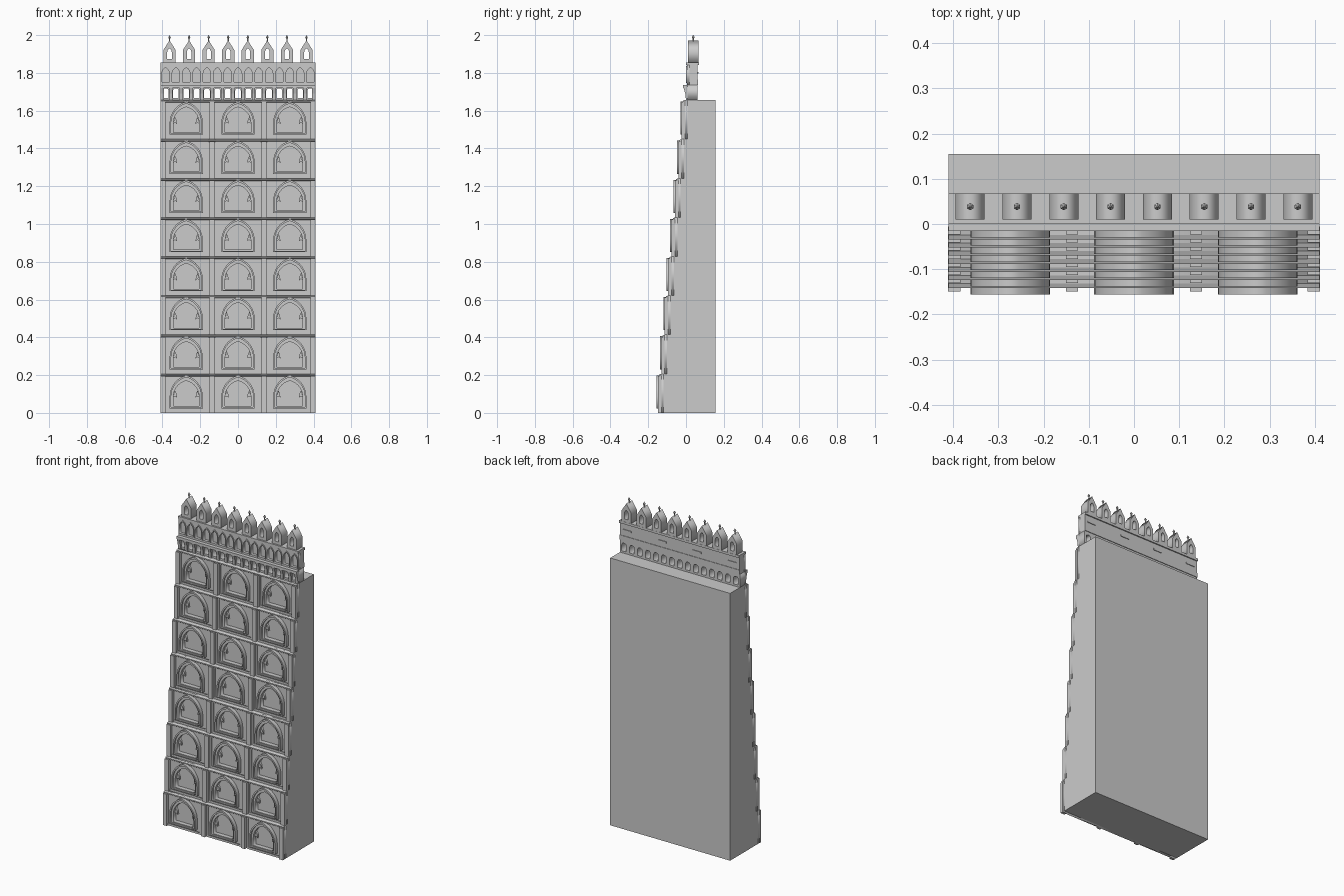
import bpy, bmesh, math
from mathutils import Matrix

cube = bpy.data.objects.get("Cube")
if cube:
    bpy.data.objects.remove(cube, do_unlink=True)

stone = bpy.data.materials.new("pale_grey_stone")
stone.use_nodes = True
GREY = (0.6, 0.6, 0.6, 1)
stone.diffuse_color = GREY
stone.node_tree.nodes["Principled BSDF"].inputs["Base Color"].default_value = GREY

TIERS, PITCH, STEP = 8, 0.207, 0.018
HALF = 0.411
BAYS = (-0.274, 0, 0.274)
PIERS = (-0.398, -0.137, 0.137, 0.398)


def add(name, mesh, y=0, z=0):
    ob = bpy.data.objects.new(name, mesh)
    ob.location = (0, y, z)
    bpy.context.collection.objects.link(ob)
    return ob


def finish(name, bm):
    bmesh.ops.recalc_face_normals(bm, faces=bm.faces)
    mesh = bpy.data.meshes.new(name)
    bm.to_mesh(mesh)
    bm.free()
    mesh.materials.append(stone)
    return mesh


def boxes(name, items):
    """Mesh of boxes, each given as x0, x1, y0, y1, z0, z1."""
    bm = bmesh.new()
    for x0, x1, y0, y1, z0, z1 in items:
        m = Matrix.Translation(((x0 + x1) / 2, (y0 + y1) / 2, (z0 + z1) / 2))
        m = m @ Matrix.Diagonal((x1 - x0, y1 - y0, z1 - z0, 1))
        bmesh.ops.create_cube(bm, size=1, matrix=m)
    return finish(name, bm)


def side_prisms(name, profile, spans):
    """Extrude a (y, z) profile along x over each span."""
    bm = bmesh.new()
    for x0, x1 in spans:
        face = bm.faces.new([bm.verts.new((x0, y, z)) for y, z in profile])
        out = bmesh.ops.extrude_face_region(bm, geom=[face])["geom"]
        bmesh.ops.translate(bm, vec=(x1 - x0, 0, 0),
                            verts=[v for v in out if isinstance(v, bmesh.types.BMVert)])
        bm.faces.ensure_lookup_table()
    return finish(name, bm)


def plate(name, loops, y0, y1):
    """Flat plate from (x, z) loops; inner loops become holes."""
    cu = bpy.data.curves.new(name, "CURVE")
    cu.dimensions, cu.fill_mode, cu.extrude = "2D", "BOTH", (y1 - y0) / 2
    for loop in loops:
        sp = cu.splines.new("POLY")
        sp.points.add(len(loop) - 1)
        for p, (x, z) in zip(sp.points, loop):
            p.co = (x, z, 0, 1)
        sp.use_cyclic_u = True
    tmp = bpy.data.objects.new(name, cu)
    mesh = bpy.data.meshes.new_from_object(tmp)
    bpy.data.objects.remove(tmp)
    bpy.data.curves.remove(cu)
    mesh.transform(Matrix.Translation((0, (y0 + y1) / 2, 0)) @ Matrix.Rotation(math.pi / 2, 4, "X"))
    mesh.name = name
    mesh.materials.clear()
    mesh.materials.append(stone)
    return mesh


def rect(x0, x1, z0, z1):
    return [(x0, z0), (x1, z0), (x1, z1), (x0, z1)]


def arch(cx, w, z0, spring, peak, n=8):
    """Pointed two-centred arch outline."""
    h = peak - spring
    r = (w * w + h * h) / (2 * w)
    end = math.asin(min(1, h / r))
    right = [(w - r + r * math.cos(end * i / n), spring + r * math.sin(end * i / n))
             for i in range(n)]
    half = [(w, z0)] + right
    return ([(cx + x, z) for x, z in half] + [(cx, peak)]
            + [(cx - x, z) for x, z in reversed(half)])


# Stepped core of the tower
profile = [(0.155, 0)]
for i in range(TIERS):
    y = -0.118 + STEP * i
    profile += [(y, PITCH * i), (y, PITCH * (i + 1))]
profile.append((0.155, PITCH * TIERS))
add("tower_core", side_prisms("tower_core", profile, [(-HALF, HALF)]))

# One storey, shared by every tier
openings = [arch(c, 0.076, 0.03, 0.085, 0.182) for c in BAYS]
frames = [l for c in BAYS for l in (arch(c, 0.088, 0.024, 0.085, 0.199),
                                    arch(c, 0.080, 0.024 + 0.006, 0.085, 0.188))]
mouldings = [l for c in BAYS for l in (arch(c, 0.080, 0.027, 0.085, 0.188),
                                       arch(c, 0.068, 0.036, 0.085, 0.170))]
cusps = [[(c + s * x, z) for x, z in ((0.070, 0.082), (0.058, 0.088), (0.049, 0.080),
                                      (0.052, 0.102), (0.060, 0.120))]
         for c in BAYS for s in (-1, 1)]
bay_panels = [l for c in BAYS for l in (rect(c - 0.118, c + 0.118, 0, 0.197),
                                        rect(c - 0.111, c + 0.111, 0.012, 0.190))]
storey = {
    "wall": plate("wall", [rect(-HALF, HALF, 0, PITCH)] + openings, -0.132, -0.117),
    "panel_border": plate("panel_border", bay_panels, -0.137, -0.131),
    "arch_frame": plate("arch_frame", frames, -0.156, -0.131),
    "arch_moulding": plate("arch_moulding", mouldings, -0.145, -0.118),
    "window_cusps": plate("window_cusps", cusps, -0.130, -0.117),
    "piers": boxes("piers", [(c - 0.0135, c + 0.0135, -0.149, -0.131, 0, 0.196) for c in PIERS]),
    "ledge": side_prisms("ledge", [(-0.117, 0.193), (-0.136, 0.193), (-0.142, 0.198),
                                   (-0.142, 0.203), (-0.132, PITCH), (-0.117, PITCH)],
                         [(-HALF, HALF)]),
}
for i in range(TIERS):
    for name, mesh in storey.items():
        add(f"{name}_{i + 1}", mesh, STEP * i, PITCH * i)

# Open corbel course under the parapet
BASE = PITCH * TIERS
COUNT = 15
GAP = 2 * HALF / COUNT
centres = [-HALF + GAP * (i + 0.5) for i in range(COUNT)]
slots = [arch(c, 0.015, BASE + 0.012, 1.705, 1.718, 4) for c in centres]
add("slotted_wall", plate("slotted_wall", [rect(-HALF, HALF, BASE, 1.737)] + slots, 0.008, 0.06))
edges = [max(-HALF + 0.009, min(HALF - 0.009, -HALF + GAP * i)) for i in range(COUNT + 1)]
add("corbels", side_prisms("corbels", [(0.01, BASE), (0.0, BASE), (-0.004, 1.69),
                                       (-0.013, 1.722), (0.01, 1.722)],
                           [(x - 0.009, x + 0.009) for x in edges]))
add("corbel_band", boxes("corbel_band", [(-HALF, HALF, -0.016, 0.01, 1.72, 1.737)]))

# Parapet with blind arcade
niches = [arch(c, 0.020, 1.752, 1.795, 1.828, 5) for c in centres]
trims = [l for c in centres for l in (arch(c, 0.025, 1.746, 1.795, 1.836, 5),
                                      arch(c, 0.020, 1.752, 1.795, 1.828, 5))]
add("parapet_wall", boxes("parapet_wall", [(-HALF, HALF, 0.018, 0.061, 1.737, 1.842)]))
add("arcade", plate("arcade", [rect(-HALF, HALF, 1.737, 1.842)] + niches, 0.006, 0.019))
add("arcade_trim", plate("arcade_trim", trims, 0.001, 0.007))
add("cornice", boxes("cornice", [(-HALF, HALF, 0.0, 0.068, 1.841, 1.856)]))
add("rear_band", boxes("rear_band", [(-HALF, HALF, 0.06, 0.064, 1.737, 1.765)]))
add("rear_blocks", boxes("rear_blocks", [(x - 0.03, x + 0.03, 0.06, 0.065, 1.797, 1.806)
                                         for x in (-0.36, -0.12, 0.12, 0.36)]))

# Row of gabled pinnacles with finials
for i in range(8):
    c = -0.3626 + 0.1036 * i
    gable = [(c - 0.032, 1.855), (c + 0.032, 1.855), (c + 0.032, 1.922),
             (c, 1.972), (c - 0.032, 1.922)]
    add(f"pinnacle_{i + 1}", plate("pinnacle", [gable, arch(c, 0.012, 1.874, 1.91, 1.930, 4)],
                                   0.010, 0.067))
    bm = bmesh.new()
    for r1, r2, z0, z1 in ((0.004, 0.003, 1.965, 1.985), (0.003, 0.008, 1.980, 1.988),
                           (0.008, 0.001, 1.988, 2.0)):
        bmesh.ops.create_cone(bm, cap_ends=True, segments=6, radius1=r1, radius2=r2, depth=z1 - z0,
                              matrix=Matrix.Translation((c, 0.0385, (z0 + z1) / 2)))
    add(f"finial_{i + 1}", finish("finial", bm))
